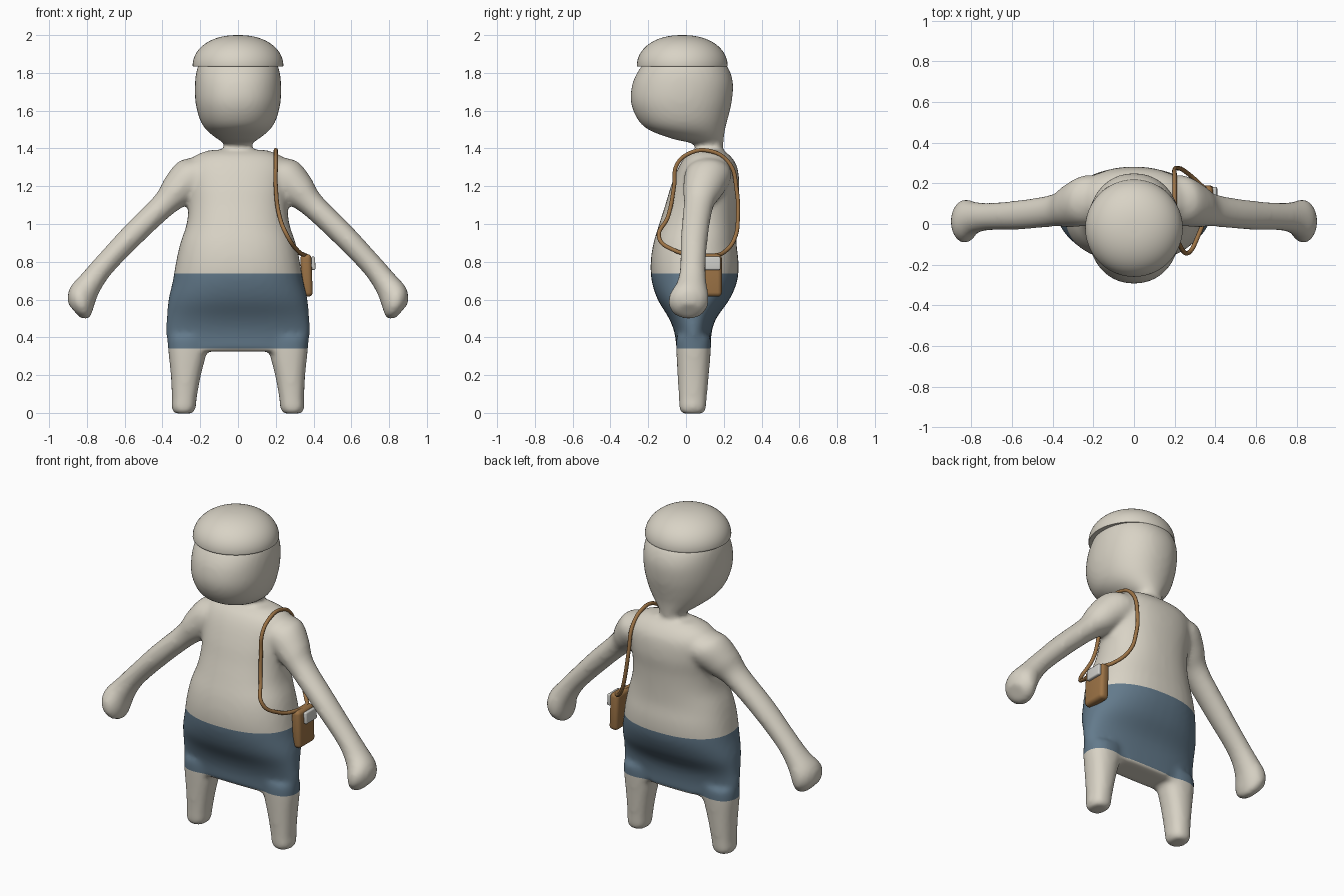
import bpy, bmesh, math
from mathutils import Vector

if "Cube" in bpy.data.objects:
    bpy.data.objects.remove(bpy.data.objects["Cube"])


def material(name, rgb):
    m = bpy.data.materials.new(name)
    m.use_nodes = True
    m.diffuse_color = (*rgb, 1)
    m.node_tree.nodes["Principled BSDF"].inputs["Base Color"].default_value = (*rgb, 1)
    return m


cream = material("cream", (0.69, 0.65, 0.56))
blue = material("slate blue", (0.125, 0.195, 0.26))
brown = material("leather brown", (0.33, 0.17, 0.06))
grey = material("light grey", (0.62, 0.62, 0.59))


def add_object(name, bm, *mats):
    mesh = bpy.data.meshes.new(name)
    bmesh.ops.recalc_face_normals(bm, faces=bm.faces)
    bm.to_mesh(mesh)
    bm.free()
    for m in mats:
        mesh.materials.append(m)
    ob = bpy.data.objects.new(name, mesh)
    bpy.context.collection.objects.link(ob)
    return ob


def smooth(ob, degrees=35):
    bpy.ops.object.select_all(action="DESELECT")
    ob.select_set(True)
    bpy.context.view_layer.objects.active = ob
    bpy.ops.object.shade_smooth_by_angle(angle=math.radians(degrees))


def refine(rows, steps=4):
    """Catmull-Rom interpolation between section rows."""
    out = []
    for i in range(len(rows) - 1):
        p0, p1 = Vector(rows[max(i - 1, 0)]), Vector(rows[i])
        p2, p3 = Vector(rows[i + 1]), Vector(rows[min(i + 2, len(rows) - 1)])
        for s in range(steps):
            t = s / steps
            out.append(p1 + (p2 - p0) * (t / 2)
                       + (2 * p0 - 5 * p1 + 4 * p2 - p3) * (t * t / 2)
                       + (3 * p1 - p0 - 3 * p2 + p3) * (t ** 3 / 2))
    return out + [Vector(rows[-1])]


def loft(bm, rows, axis=(1, 0, 0), power=2.0, side=1, n=40):
    """Rows are centre x, y, z, radius along axis, radius along y."""
    rings = []
    for x, y, z, ru, rv in refine([tuple(r) for r in rows]):
        ring = []
        for k in range(n):
            a = math.tau * k / n
            c, s = math.cos(a), math.sin(a)
            u = math.copysign(abs(c) ** (2 / power), c) * ru
            v = math.copysign(abs(s) ** (2 / power), s) * rv
            p = Vector((x, y + v, z)) + Vector(axis) * u
            p.x *= side
            ring.append(bm.verts.new(p))
        rings.append(ring)
    faces = [bm.faces.new(rings[0]), bm.faces.new(rings[-1])]
    for a, b in zip(rings, rings[1:]):
        for k in range(n):
            j = (k + 1) % n
            faces.append(bm.faces.new((a[k], a[j], b[j], b[k])))
    bmesh.ops.recalc_face_normals(bm, faces=faces)


def upright(rows):
    """Turn height, half width, front y, back y into loft rows."""
    return [(0, (f + b) / 2, z, w, (b - f) / 2) for z, w, f, b in rows]


# Body: torso, head, arms and legs fused into one smooth skin
bm = bmesh.new()
loft(bm, upright([
    (0.325, 0.37, -0.05, 0.13), (0.42, 0.38, -0.06, 0.135), (0.5, 0.378, -0.09, 0.16),
    (0.6, 0.368, -0.15, 0.23), (0.7, 0.345, -0.182, 0.272), (0.8, 0.328, -0.187, 0.278),
    (0.9, 0.305, -0.172, 0.267), (1.0, 0.272, -0.142, 0.267), (1.1, 0.262, -0.11, 0.272),
    (1.2, 0.268, -0.08, 0.282), (1.3, 0.27, -0.04, 0.272), (1.36, 0.23, 0.0, 0.235),
    (1.392, 0.15, 0.05, 0.19)]), power=2.3)
loft(bm, upright([
    (1.35, 0.08, 0.05, 0.19), (1.42, 0.072, 0.045, 0.197), (1.45, 0.11, -0.07, 0.2),
    (1.5, 0.17, -0.2, 0.207), (1.56, 0.205, -0.26, 0.222), (1.65, 0.226, -0.293, 0.243),
    (1.75, 0.228, -0.282, 0.249), (1.83, 0.215, -0.24, 0.222), (1.87, 0.19, -0.2, 0.18)]),
    power=2.15)
for side in (1, -1):
    loft(bm, [
        (0.16, 0.12, 1.29, 0.08, 0.11), (0.24, 0.115, 1.25, 0.11, 0.125),
        (0.325, 0.09, 1.175, 0.093, 0.105), (0.395, 0.067, 1.1, 0.068, 0.08),
        (0.56, 0.045, 0.94, 0.063, 0.073), (0.71, 0.037, 0.78, 0.06, 0.068),
        (0.785, 0.03, 0.68, 0.07, 0.08), (0.825, 0.015, 0.61, 0.087, 0.106),
        (0.845, 0.012, 0.565, 0.086, 0.1), (0.868, 0.015, 0.54, 0.05, 0.06)],
        axis=(0.65, 0, 0.76), side=side)
    loft(bm, [
        (0.288, 0.035, -0.004, 0.045, 0.055), (0.288, 0.035, 0.02, 0.063, 0.07),
        (0.284, 0.036, 0.08, 0.066, 0.074), (0.276, 0.038, 0.2, 0.08, 0.083),
        (0.265, 0.04, 0.34, 0.105, 0.092), (0.26, 0.04, 0.4, 0.11, 0.092)],
        power=2.3, side=side)
body = add_object("body", bm, cream, blue)
remesh = body.modifiers.new("Fuse", "REMESH")
remesh.mode = "VOXEL"
remesh.voxel_size = 0.014
relax = body.modifiers.new("Relax", "SMOOTH")
relax.iterations = 10
graph = bpy.context.evaluated_depsgraph_get()
graph.update()
fused = bpy.data.meshes.new_from_object(body.evaluated_get(graph))
body.modifiers.clear()

# Skirt: cut at waist and hem, coloured between the cuts but not on the hands
WAIST, HEM = 0.737, 0.34
bm = bmesh.new()
bm.from_mesh(fused)
for z in (WAIST, HEM):
    bmesh.ops.bisect_plane(bm, geom=bm.verts[:] + bm.edges[:] + bm.faces[:],
                           plane_co=(0, 0, z), plane_no=(0, 0, 1))
for f in bm.faces:
    c = f.calc_center_median()
    f.material_index = int(HEM < c.z < WAIST and abs(c.x) < 0.5)
bm.to_mesh(body.data)
bm.free()
bpy.data.meshes.remove(fused)
smooth(body, 60)

# Cap: flat-bottomed dome
bm = bmesh.new()
dome = [(0, -0.02, 1.833, 0.238, 0.238)]
for k in range(13):
    a = k / 12 * math.radians(88)
    r = 0.24 * math.cos(a) ** 0.9
    dome.append((0, -0.02, 1.84 + 0.16 * math.sin(a), r, r))
loft(bm, dome, n=48)
smooth(add_object("cap", bm, cream), 50)

# Shoulder strap: closed loop over the left shoulder
curve = bpy.data.curves.new("shoulder_strap", "CURVE")
curve.dimensions = "3D"
curve.bevel_depth = 0.011
curve.bevel_resolution = 3
path = [(0.2, 0.12, 1.388), (0.2, 0.01, 1.37), (0.2, -0.05, 1.31), (0.2, -0.063, 1.2),
        (0.22, -0.095, 1.04), (0.265, -0.143, 0.93), (0.315, -0.06, 0.86),
        (0.355, 0.07, 0.835), (0.355, 0.16, 0.835), (0.32, 0.2, 0.85),
        (0.25, 0.26, 0.93), (0.215, 0.275, 1.05), (0.2, 0.268, 1.18), (0.2, 0.23, 1.32)]
spline = curve.splines.new("BEZIER")
spline.bezier_points.add(len(path) - 1)
for point, co in zip(spline.bezier_points, path):
    point.co = co
    point.handle_left_type = point.handle_right_type = "AUTO"
spline.use_cyclic_u = True
curve.materials.append(brown)
bpy.context.collection.objects.link(bpy.data.objects.new("shoulder_strap", curve))


# Bag and its flap: rounded boxes on the left hip
def rounded_box(name, centre, size, bevel, mat):
    bm = bmesh.new()
    bmesh.ops.create_cube(bm, size=1)
    bmesh.ops.scale(bm, vec=size, verts=bm.verts)
    bmesh.ops.bevel(bm, geom=bm.edges[:], offset=bevel, segments=4,
                    affect="EDGES", profile=0.5)
    ob = add_object(name, bm, mat)
    ob.location = centre
    ob.rotation_euler.y = math.radians(-2)
    smooth(ob)


rounded_box("bag", (0.363, 0.112, 0.728), (0.058, 0.155, 0.225), 0.022, brown)
rounded_box("bag_flap", (0.398, 0.13, 0.792), (0.022, 0.105, 0.07), 0.008, grey)
